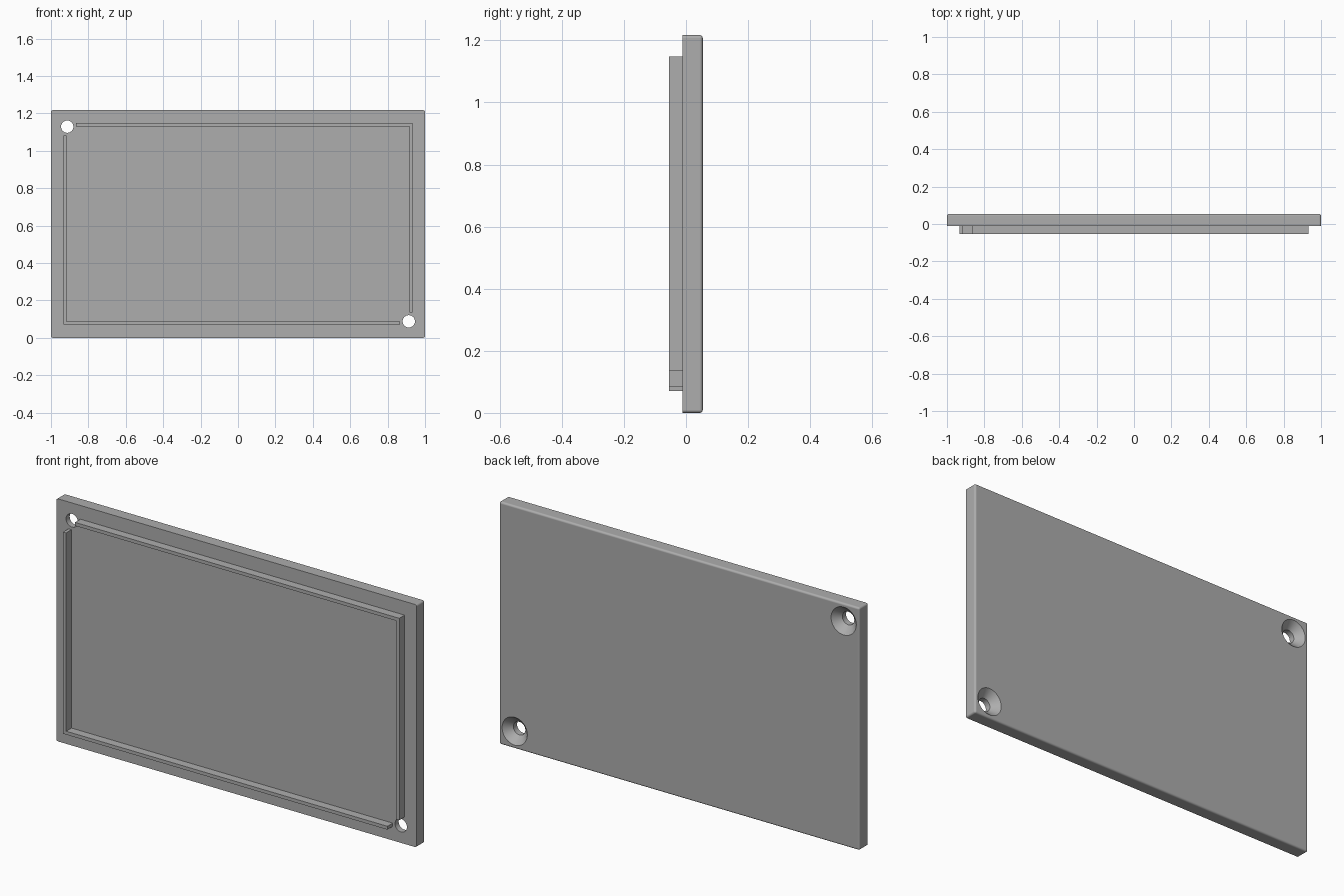
import bpy
import bmesh
import math
from mathutils import Matrix, Vector

cube = bpy.data.objects.get("Cube")
if cube:
    bpy.data.objects.remove(cube, do_unlink=True)

HEIGHT = 1.217
FRONT, BACK, RAIL_FRONT = -0.012, 0.054, -0.054
RAIL_X, RAIL_LOW, RAIL_HIGH, RAIL_T = 0.933, 0.07, 1.148, 0.017
HOLES = [(-0.913, HEIGHT - 0.088), (0.913, 0.088)]

grey = bpy.data.materials.new("plain_grey")
grey.use_nodes = True
grey.diffuse_color = (0.42, 0.42, 0.42, 1)
grey.node_tree.nodes["Principled BSDF"].inputs["Base Color"].default_value = grey.diffuse_color


def add_object(name, bm):
    bmesh.ops.recalc_face_normals(bm, faces=bm.faces)
    mesh = bpy.data.meshes.new(name)
    bm.to_mesh(mesh)
    bm.free()
    mesh.materials.append(grey)
    obj = bpy.data.objects.new(name, mesh)
    bpy.context.collection.objects.link(obj)
    return obj


def box(low, high):
    bm = bmesh.new()
    low, high = Vector(low), Vector(high)
    size = Matrix.Diagonal((*(high - low), 1))
    bmesh.ops.create_cube(bm, size=1, matrix=Matrix.Translation((low + high) / 2) @ size)
    return bm


def screw_cutter(name, x, z):
    """Straight shaft that flares into a countersink at the back."""
    profile = [(0.033, FRONT - 0.03), (0.033, BACK - 0.037), (0.07, BACK), (0.07, BACK + 0.03)]
    bm = bmesh.new()
    rings = []
    for radius, y in profile:
        angles = [math.tau * i / 48 for i in range(48)]
        rings.append([bm.verts.new((x + radius * math.cos(a), y, z + radius * math.sin(a)))
                      for a in angles])
    for a, b in zip(rings, rings[1:]):
        for i in range(48):
            j = (i + 1) % 48
            bm.faces.new((a[i], a[j], b[j], b[i]))
    bm.faces.new(rings[0])
    bm.faces.new(rings[-1])
    cutter = add_object(name, bm)
    cutter.hide_render = True
    return cutter


# Cover plate: every edge rounded except the rim of the front face
bm = box((-1, FRONT, 0), (1, BACK, HEIGHT))
rounded = [e for e in bm.edges if max(v.co.y for v in e.verts) > 0]
bmesh.ops.bevel(bm, geom=rounded, offset=0.01, segments=4, profile=0.5, affect="EDGES")
plate = add_object("cover_plate", bm)

# Countersunk screw holes in two opposite corners
cutters = [screw_cutter("screw_hole_cutter", x, z) for x, z in HOLES]
for cutter in cutters:
    mod = plate.modifiers.new("screw_hole", "BOOLEAN")
    mod.operation = "DIFFERENCE"
    mod.solver = "EXACT"
    mod.object = cutter
bpy.ops.object.select_all(action="DESELECT")
bpy.context.view_layer.objects.active = plate
plate.select_set(True)
for mod in list(plate.modifiers):
    bpy.ops.object.modifier_apply(modifier=mod.name)
for cutter in cutters:
    bpy.data.objects.remove(cutter, do_unlink=True)
bpy.ops.object.shade_smooth_by_angle(angle=math.radians(30))
weighted = plate.modifiers.new("flat_panels", "WEIGHTED_NORMAL")
weighted.keep_sharp = True

# Locating rails: two L shapes that stop short of the screw holes
rails = {
    "top_rail": (-0.867, RAIL_HIGH - RAIL_T, RAIL_X, RAIL_HIGH),
    "left_rail": (RAIL_X - RAIL_T, 0.135, RAIL_X, RAIL_HIGH - RAIL_T),
    "bottom_rail": (-RAIL_X, RAIL_LOW, 0.867, RAIL_LOW + RAIL_T),
    "right_rail": (-RAIL_X, RAIL_LOW + RAIL_T, RAIL_T - RAIL_X, HEIGHT - 0.135),
}
for name, (x0, z0, x1, z1) in rails.items():
    add_object(name, box((x0, RAIL_FRONT, z0), (x1, FRONT, z1)))
